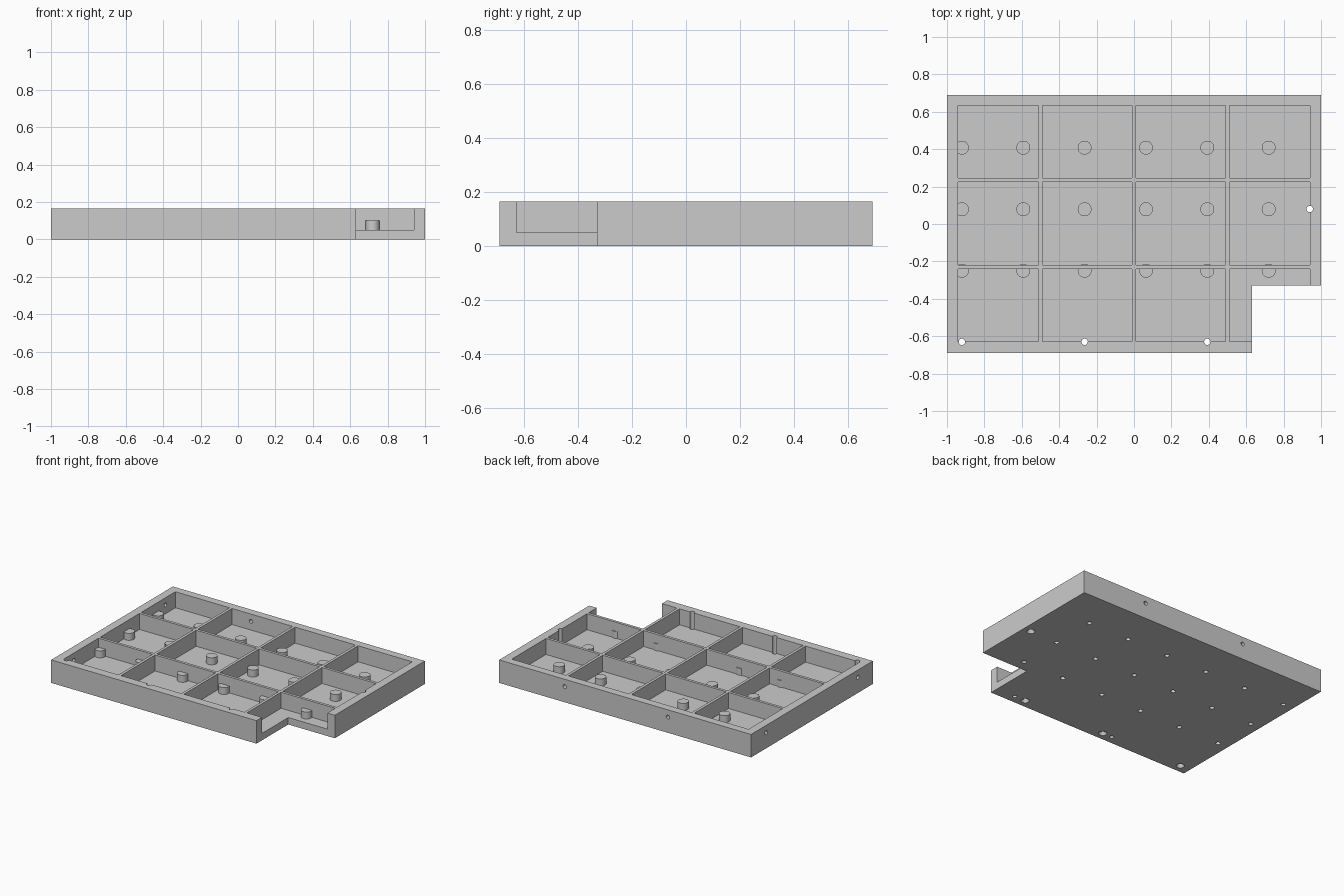
import bpy, bmesh
from math import pi
from mathutils import Matrix, Vector

cube = bpy.data.objects.get("Cube")
if cube:
    bpy.data.objects.remove(cube, do_unlink=True)

HEIGHT, FLOOR, POST_TOP = 0.165, 0.05, 0.1

grey = bpy.data.materials.new("light_grey")
grey.use_nodes = True
grey.diffuse_color = (0.6, 0.6, 0.6, 1)
grey.node_tree.nodes["Principled BSDF"].inputs["Base Color"].default_value = (0.6, 0.6, 0.6, 1)


def make_object(name, bm):
    mesh = bpy.data.meshes.new(name)
    bmesh.ops.recalc_face_normals(bm, faces=bm.faces)
    bm.to_mesh(mesh)
    bm.free()
    mesh.materials.append(grey)
    obj = bpy.data.objects.new(name, mesh)
    bpy.context.collection.objects.link(obj)
    return obj


def add_box(bm, x0, x1, y0, y1, z0, z1):
    size = Matrix.Diagonal((x1 - x0, y1 - y0, z1 - z0, 1))
    centre = Matrix.Translation(((x0 + x1) / 2, (y0 + y1) / 2, (z0 + z1) / 2))
    bmesh.ops.create_cube(bm, size=1, matrix=centre @ size)


def add_rod(bm, start, end, r0, r1=None):
    start, end = Vector(start), Vector(end)
    axis = end - start
    turn = axis.to_track_quat('Z', 'Y').to_matrix().to_4x4()
    bmesh.ops.create_cone(bm, cap_ends=True, segments=24, radius1=r0,
                          radius2=r0 if r1 is None else r1, depth=axis.length,
                          matrix=Matrix.Translation((start + end) / 2) @ turn)


def combine(target, bm, operation):
    """Apply one boolean pass, then discard the helper."""
    helper = make_object("helper", bm)
    helper.hide_render = True
    mod = target.modifiers.new("combine", 'BOOLEAN')
    mod.operation, mod.solver, mod.object = operation, 'EXACT', helper
    bpy.ops.object.select_all(action='DESELECT')
    bpy.context.view_layer.objects.active = target
    target.select_set(True)
    bpy.ops.object.modifier_apply(modifier=mod.name)
    bpy.data.objects.remove(helper, do_unlink=True)


# Solid body with one corner notched out
outline = [(-1, -0.69), (0.63, -0.69), (0.63, -0.33), (1, -0.33), (1, 0.69), (-1, 0.69)]
bm = bmesh.new()
base = bm.faces.new([bm.verts.new((x, y, 0)) for x, y in outline])
top = bmesh.ops.extrude_face_region(bm, geom=[base])["geom"]
bmesh.ops.translate(bm, vec=(0, 0, HEIGHT),
                    verts=[v for v in top if isinstance(v, bmesh.types.BMVert)])
tray = make_object("compartment_tray", bm)

# Compartments, leaving the rim and thin dividers
columns = [(-0.94, -0.51), (-0.49, -0.01), (0.01, 0.49), (0.51, 0.94)]
rows = [(-0.627, -0.24), (-0.22, 0.225), (0.245, 0.633)]
bm = bmesh.new()
for x0, x1 in columns:
    for y0, y1 in rows:
        add_box(bm, x0, x1, y0, y1, FLOOR, 0.3)
combine(tray, bm, 'DIFFERENCE')

# Grid of round posts on the floor
posts = [(-0.92 + 0.328 * i, 0.408 - 0.329 * j) for i in range(6) for j in range(3)]
bm = bmesh.new()
for x, y in posts:
    add_rod(bm, (x, y, 0.025), (x, y, POST_TOP), 0.037)
combine(tray, bm, 'UNION')

# Blind holes underneath the posts and the front rim, and holes through the side walls
bm = bmesh.new()
for x, y in posts:
    add_rod(bm, (x, y, -0.05), (x, y, 0.08), 0.016)
for x in (-0.34, 0.48):
    add_rod(bm, (x, -0.63, -0.05), (x, -0.63, 0.04), 0.015)
    add_rod(bm, (x, 0.6, 0.113), (x, 0.8, 0.113), 0.014)
for y in (-0.52, 0.52):
    add_rod(bm, (-1.1, y, 0.113), (-0.9, y, 0.113), 0.014)
combine(tray, bm, 'DIFFERENCE')

# Vertical holes along the inner rim, widened at the underside
bolts = [(-0.92, -0.63), (-0.264, -0.63), (0.392, -0.63), (0.94, 0.08)]
for z0, z1, r0, r1 in [(-0.05, 0.25, 0.017, 0.017), (-0.01, 0.02, 0.032, 0.0175)]:
    bm = bmesh.new()
    for x, y in bolts:
        add_rod(bm, (x, y, z0), (x, y, z1), r0, r1)
    combine(tray, bm, 'DIFFERENCE')

bpy.ops.object.shade_smooth_by_angle(angle=pi / 6)
